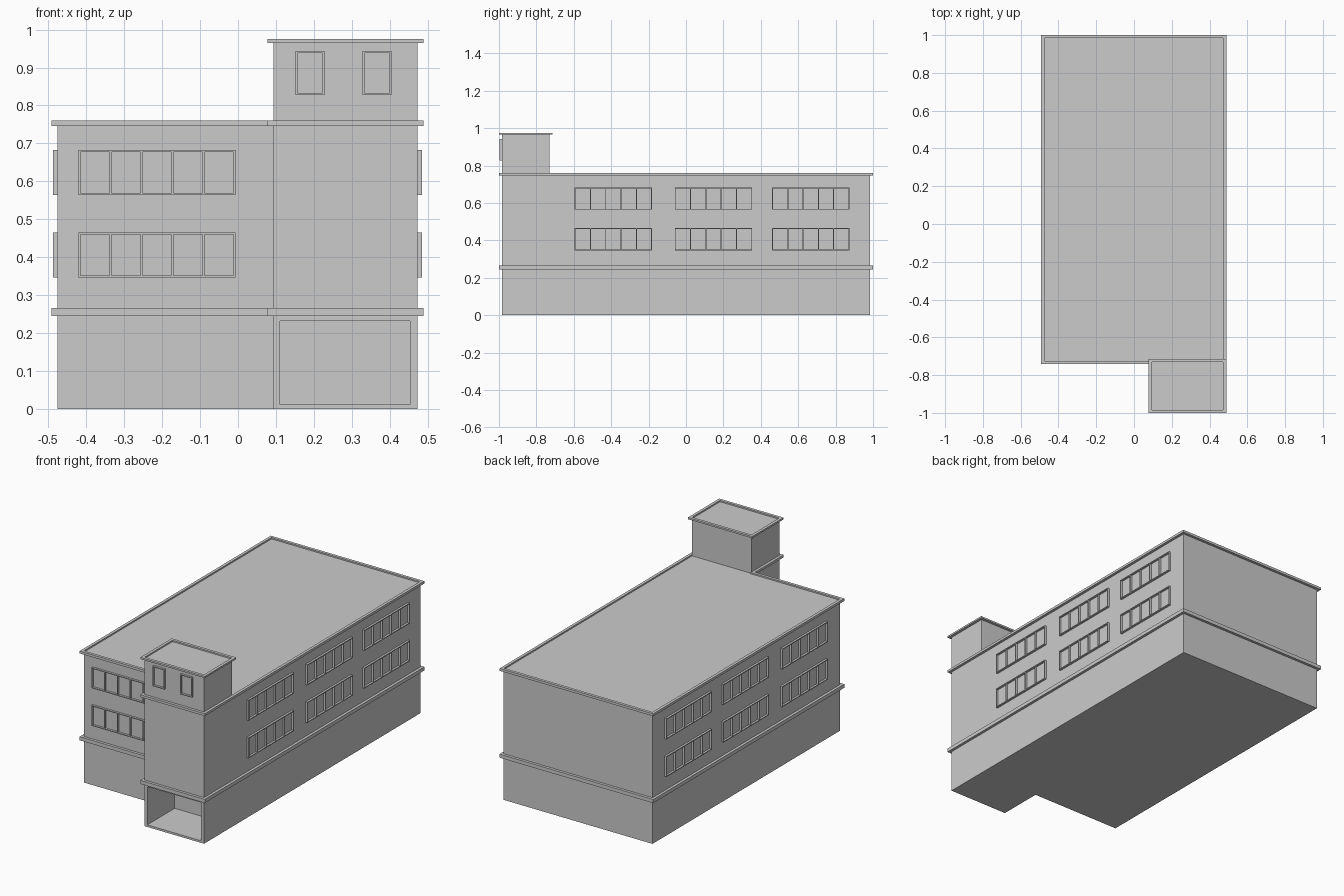
import bpy, bmesh
from mathutils import Matrix, Vector

if "Cube" in bpy.data.objects:
    bpy.data.objects.remove(bpy.data.objects["Cube"])

FOOT = [(-.476, -.725), (.093, -.725), (.093, -.985), (.473, -.985), (.473, .985), (-.476, .985)]
TOWER = [(.093, -.985), (.473, -.985), (.473, -.73), (.093, -.73)]
OVER = 0.0155


def finish(name, bm):
    bmesh.ops.recalc_face_normals(bm, faces=bm.faces)
    me = bpy.data.meshes.new(name)
    bm.to_mesh(me)
    bm.free()
    ob = bpy.data.objects.new(name, me)
    bpy.context.collection.objects.link(ob)
    return ob


def add_box(bm, lo, hi):
    lo, hi = Vector(lo), Vector(hi)
    m = Matrix.Translation((lo + hi) / 2) @ Matrix.Diagonal((*(hi - lo), 1))
    bmesh.ops.create_cube(bm, size=1, matrix=m)


def prism(name, outline, z0, z1):
    bm = bmesh.new()
    f = bm.faces.new([bm.verts.new((x, y, z0)) for x, y in outline])
    r = bmesh.ops.extrude_face_region(bm, geom=[f], use_keep_orig=True)
    verts = [g for g in r['geom'] if isinstance(g, bmesh.types.BMVert)]
    bmesh.ops.translate(bm, verts=verts, vec=(0, 0, z1 - z0))
    return finish(name, bm)


def offset(outline, d):
    # outward offset of a counter-clockwise right-angled outline
    out = []
    for i, p in enumerate(outline):
        p, a, b = Vector(p), Vector(outline[i - 1]), Vector(outline[(i + 1) % len(outline)])
        e, f = (p - a).normalized(), (b - p).normalized()
        out.append(p + d * (Vector((e.y, -e.x)) + Vector((f.y, -f.x))))
    return out


def ledge(name, outline, z0, z1):
    # rectangular-section ring projecting from the walls
    inner, outer = offset(outline, -.001), offset(outline, OVER)
    bm = bmesh.new()
    rings = [[bm.verts.new((p.x, p.y, z)) for p in pts]
             for pts, z in ((inner, z0), (outer, z0), (outer, z1), (inner, z1))]
    n = len(outline)
    for k in range(4):
        a, b = rings[k], rings[(k + 1) % 4]
        for i in range(n):
            j = (i + 1) % n
            bm.faces.new((a[i], a[j], b[j], b[i]))
    return finish(name, bm)


def window(name, width, height, panes, matrix, border=.005, depth=.012):
    # frame and mullions in local x/z, projecting to -y, bottom left at the origin
    bm = bmesh.new()
    for z in (0, height - border):
        add_box(bm, (0, -depth, z), (width, .002, z + border))
    step = (width - border) / panes
    for i in range(panes + 1):
        add_box(bm, (i * step, -depth, border), (i * step + border, .002, height - border))
    ob = finish(name, bm)
    ob.matrix_world = matrix
    return ob


# main building and its garage opening
body = prism("building_walls", FOOT, 0, .752)
bm = bmesh.new()
add_box(bm, (.111, -1.1, .012), (.454, -.735, .232))
cutter = finish("garage_cutter", bm)
cutter.hide_render = True
cutter.hide_viewport = True
mod = body.modifiers.new("garage_opening", 'BOOLEAN')
mod.object = cutter
mod.operation = 'DIFFERENCE'
mod.solver = 'EXACT'

# stair tower above the roof
prism("tower_top", TOWER, .752, .967)

# projecting ledges and roof rims
ledge("lower_ledge", FOOT, .245, .266)
ledge("roof_rim", FOOT, .746, .76)
ledge("tower_rim", TOWER, .965, .975)

# window strips on front and both sides
for level, z in (("lower", .347), ("upper", .564)):
    window(f"front_window_{level}", .413, .118, 5, Matrix.Translation((-.42, -.725, z)))
    for i, y in enumerate((-.595, -.06, .46)):
        right = Matrix.Translation((.473, y, z)) @ Matrix.Rotation(1.5707963, 4, 'Z')
        left = Matrix.Translation((-.476, y + .414, z)) @ Matrix.Rotation(-1.5707963, 4, 'Z')
        window(f"right_window_{level}_{i}", .414, .118, 5, right)
        window(f"left_window_{level}_{i}", .414, .118, 5, left)

# tower windows
for i, x in enumerate((.152, .328)):
    window(f"tower_window_{i}", .076, .115, 1, Matrix.Translation((x, -.985, .828)))
